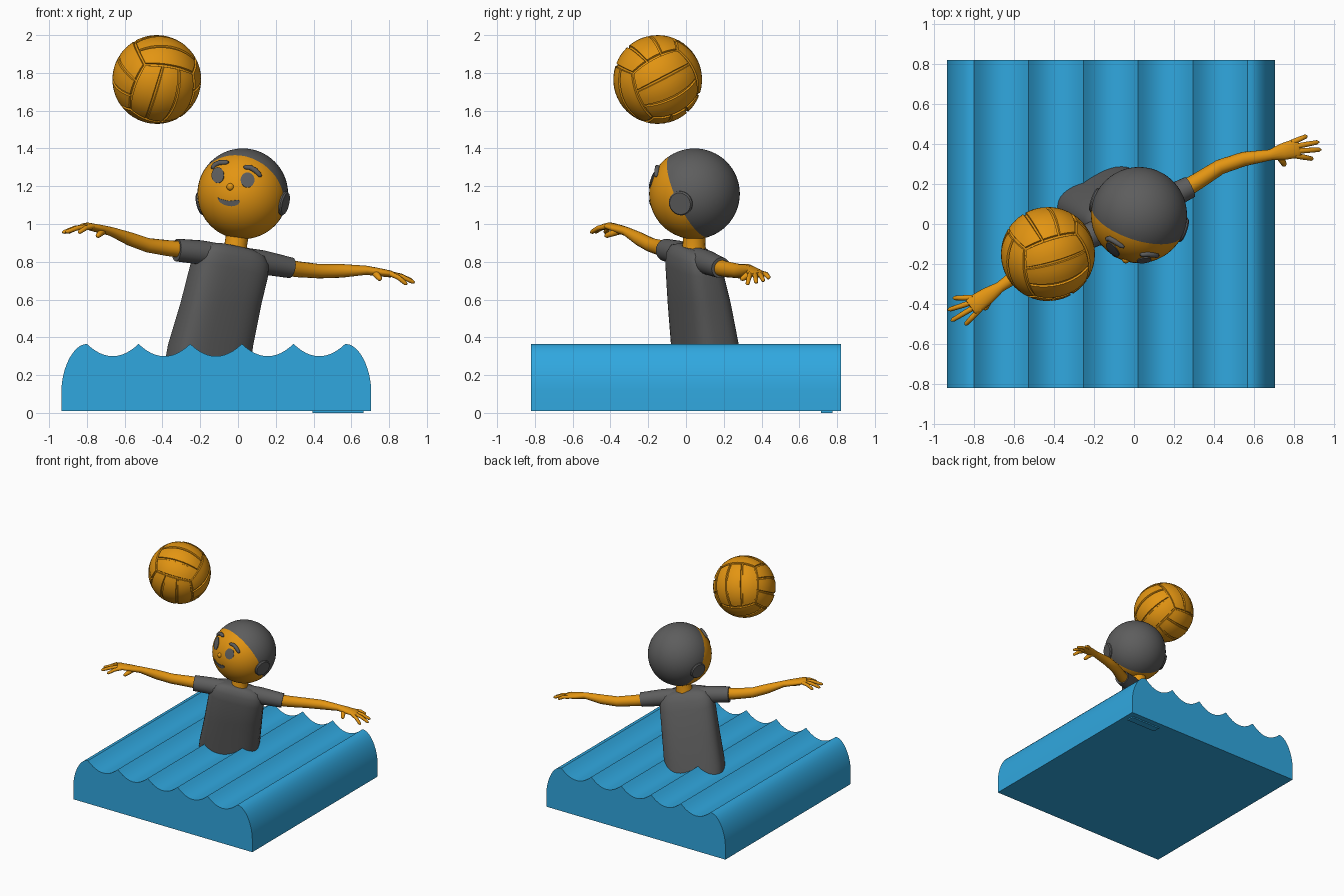
import bpy, bmesh, math
from mathutils import Vector as V

if "Cube" in bpy.data.objects:
    bpy.data.objects.remove(bpy.data.objects["Cube"])


def material(name, rgb):
    m = bpy.data.materials.new(name)
    m.diffuse_color = (*rgb, 1)
    m.use_nodes = True
    m.node_tree.nodes["Principled BSDF"].inputs["Base Color"].default_value = m.diffuse_color
    return m


ORANGE = material("warm_orange", (0.77, 0.30, 0.006))
GREY = material("dark_grey", (0.11, 0.11, 0.11))
BLUE = material("water_blue", (0.03, 0.39, 0.74))


def finish(bm, name, *mats, angle=35):
    bmesh.ops.recalc_face_normals(bm, faces=bm.faces[:])
    me = bpy.data.meshes.new(name)
    bm.to_mesh(me)
    bm.free()
    for m in mats:
        me.materials.append(m)
    for p in me.polygons:
        p.use_smooth = True
    me.set_sharp_from_angle(angle=math.radians(angle))
    ob = bpy.data.objects.new(name, me)
    bpy.context.collection.objects.link(ob)
    return ob


def loft(bm, rings, n=20, power=1.0):
    """Skin closed superellipse rings given as (centre, u, v, a, b)."""
    loops = []
    for c, u, v, a, b in rings:
        loop = []
        for i in range(n):
            t = 2 * math.pi * i / n
            x, y = math.cos(t), math.sin(t)
            x = math.copysign(abs(x) ** power, x)
            y = math.copysign(abs(y) ** power, y)
            loop.append(bm.verts.new(V(c) + u * x * a + v * y * b))
        loops.append(loop)
    for p, q in zip(loops, loops[1:]):
        for i in range(n):
            j = (i + 1) % n
            bm.faces.new((p[i], p[j], q[j], q[i]))
    bm.faces.new(loops[0])
    bm.faces.new(loops[-1])


def tube(bm, pts, radii, n=16):
    """Tube along a path; a radius may be a (width, height) pair."""
    pts = [V(p) for p in pts]
    rings = []
    for i, p in enumerate(pts):
        d = (pts[min(i + 1, len(pts) - 1)] - pts[max(i - 1, 0)]).normalized()
        ref = V((0, 0, 1)) if abs(d.z) < 0.9 else V((0, 1, 0))
        u = d.cross(ref).normalized()
        r = radii[i] if isinstance(radii[i], tuple) else (radii[i], radii[i])
        rings.append((p, u, u.cross(d), *r))
    loft(bm, rings, n)


# Water block with scalloped waves
FIRST, STEP, PEAK, DIP = -0.80, 0.2735, 0.365, 0.065
prof = [(-0.935, 0.01)]
for i in range(11):
    t = i / 10 * math.pi / 2
    prof.append((-0.935 + 0.135 * (1 - math.cos(t)) ** 0.9, 0.12 + 0.245 * math.sin(t)))
for k in range(5):
    for i in range(1, 13):
        s = i / 12
        prof.append((FIRST + STEP * (k + s), PEAK - DIP * (1 - (2 * s - 1) ** 2)))
prof += [(-0.23 - x, z) for x, z in prof[10::-1]]
bm = bmesh.new()
f = bm.faces.new([bm.verts.new((x, -0.82, z)) for x, z in prof])
ext = bmesh.ops.extrude_face_region(bm, geom=[f])["geom"]
bmesh.ops.translate(bm, vec=(0, 1.64, 0), verts=[g for g in ext if isinstance(g, bmesh.types.BMVert)])
finish(bm, "water", BLUE, angle=30)

# Small plain pad under the water
bm = bmesh.new()
bmesh.ops.create_cube(bm, size=1)
for v in bm.verts:
    v.co = V((0.53 + v.co.x * 0.27, 0.745 + v.co.y * 0.06, 0.006 + v.co.z * 0.012))
finish(bm, "base_pad", BLUE)

# Shirt body, leaning and turned
U, W = V((0.91, 0.42, 0)), V((-0.42, 0.91, 0))
UT = V((0.91, 0.42, -0.2))
bm = bmesh.new()
loft(bm, [((-0.165, 0.115, 0.24), U, W, 0.225, 0.145),
          ((-0.145, 0.10, 0.36), U, W, 0.225, 0.142),
          ((-0.09, 0.07, 0.58), U, W, 0.215, 0.13),
          ((-0.045, 0.045, 0.76), UT, W, 0.205, 0.118),
          ((-0.03, 0.038, 0.82), UT, W, 0.195, 0.105),
          ((-0.02, 0.035, 0.86), UT, W, 0.165, 0.085),
          ((-0.015, 0.035, 0.88), UT, W, 0.10, 0.06)], n=40, power=0.65)
finish(bm, "shirt_body", GREY, angle=50)

# Sleeves run across the shoulders
bm = bmesh.new()
tube(bm, [(-0.325, -0.105, 0.862), (-0.20, -0.05, 0.85), (-0.02, 0.035, 0.815),
          (0.13, 0.11, 0.797), (0.28, 0.185, 0.768)],
     [0.06, 0.064, 0.068, 0.064, 0.055], 24)
finish(bm, "sleeves", GREY, angle=50)

# Neck
bm = bmesh.new()
tube(bm, [(-0.015, 0.04, 0.84), (-0.012, 0.042, 0.89), (0, 0.045, 0.96)], [0.072, 0.06, 0.06], 24)
finish(bm, "neck", ORANGE)


# Arms with hands: arm path, palm end, finger tips, thumb tip
def arm(name, path, palm, tips, thumb):
    bm = bmesh.new()
    wrist, palm = V(path[-1]), V(palm)
    mid = wrist.lerp(palm, 0.5)
    tube(bm, path + [mid, palm, palm.lerp(mid, -0.25)],
         [0.046, 0.042, 0.038, 0.036, (0.027, 0.024), (0.042, 0.022), (0.048, 0.018), (0.04, 0.01)])
    side = (palm - wrist).cross(V((0, 0, 1))).normalized()
    for i, tip in enumerate(tips):
        root = mid.lerp(palm, 0.8) + side * (0.034 - 0.0225 * i)
        tip = V(tip)
        knuckle = root.lerp(tip, 0.5) + V((0, 0, 0.008))
        tube(bm, [root, knuckle, root.lerp(tip, 0.92), tip], [0.014, 0.013, 0.011, 0.004], 10)
    root = wrist.lerp(palm, 0.3)
    tip = V(thumb)
    tube(bm, [root, root.lerp(tip, 0.55), root.lerp(tip, 0.9), tip], [0.022, 0.017, 0.013, 0.005], 10)
    finish(bm, name, ORANGE, angle=60)


arm("right_side_arm",
    [(0.22, 0.155, 0.775), (0.32, 0.215, 0.76), (0.43, 0.285, 0.75), (0.55, 0.325, 0.752), (0.68, 0.345, 0.755)],
    (0.81, 0.378, 0.735),
    [(0.895, 0.325, 0.68), (0.935, 0.372, 0.69), (0.925, 0.41, 0.70), (0.865, 0.44, 0.715)],
    (0.755, 0.29, 0.705))
arm("left_side_arm",
    [(-0.26, -0.08, 0.862), (-0.37, -0.125, 0.872), (-0.48, -0.185, 0.888), (-0.57, -0.245, 0.92), (-0.67, -0.315, 0.96)],
    (-0.80, -0.405, 0.99),
    [(-0.905, -0.37, 0.955), (-0.93, -0.43, 0.955), (-0.915, -0.485, 0.957), (-0.845, -0.505, 0.955)],
    (-0.745, -0.43, 0.935))

# Head: sphere split by a tilted plane into face and cap
C, R = V((0.025, 0.045, 1.16)), 0.24
N = V((0.32, 0.95, 0.45))
P0 = C + V((0.32, 0.95, 0)) * -0.034
bm = bmesh.new()
bmesh.ops.create_uvsphere(bm, u_segments=48, v_segments=32, radius=R)
bmesh.ops.translate(bm, vec=C, verts=bm.verts[:])
bmesh.ops.bisect_plane(bm, geom=bm.verts[:] + bm.edges[:] + bm.faces[:], plane_co=P0, plane_no=N)
for f in bm.faces:
    f.material_index = int((f.calc_center_median() - P0).dot(N) > 0)
finish(bm, "head_and_cap", ORANGE, GREY)

# Round ear guards
for s, name in ((1, "right_ear_guard"), (-1, "left_ear_guard")):
    d = V((0.95 * s, -0.32 * s, -0.22)).normalized()
    bm = bmesh.new()
    tube(bm, [C + d * r for r in (0.19, 0.238, 0.246)], [0.065, 0.065, 0.058], 32)
    finish(bm, name, GREY)


# Face details laid on the head surface, outlines in (x, z)
def on_head(x, z, r):
    dx, dz = x - C.x, z - C.z
    d = V((dx, -math.sqrt(R * R - dx * dx - dz * dz), dz)).normalized()
    return C + d * r


def plate(name, outline, lift):
    bm = bmesh.new()
    n = len(outline)
    mx, mz = (sum(p[k] for p in outline) / n for k in (0, 1))
    lo = [bm.verts.new(on_head(x, z, R - 0.004)) for x, z in outline]
    hi = [bm.verts.new(on_head(x, z, R + lift)) for x, z in outline]
    mid = bm.verts.new(on_head(mx, mz, R + lift))
    for i in range(n):
        j = (i + 1) % n
        bm.faces.new((lo[i], lo[j], hi[j], hi[i]))
        bm.faces.new((hi[i], hi[j], mid))
    finish(bm, name, GREY)


for name, x, z, a, b in (("left_eye", -0.105, 1.257, 0.032, 0.041), ("right_eye", 0.05, 1.232, 0.036, 0.039)):
    plate(name, [(x + a * math.cos(i * math.pi / 12), z + b * math.sin(i * math.pi / 12)) for i in range(24)], 0.005)

arc = [i / 12 * math.pi for i in range(13)]
plate("mouth", [(-0.048 - 0.058 * math.cos(t), 1.131 + 0.009 * math.cos(t) - 0.035 * math.sin(t)) for t in arc]
      + [(0.0, 1.128), (-0.048, 1.122), (-0.096, 1.134)], 0.004)

for name, pts in (("left_brow", [(-0.132, 1.297), (-0.12, 1.312), (-0.095, 1.322), (-0.06, 1.324)]),
                  ("right_brow", [(0.04, 1.299), (0.065, 1.297), (0.092, 1.281), (0.115, 1.257)])):
    bm = bmesh.new()
    path = [on_head(x, z, R + 0.003) for x, z in pts]
    path = [path[0].lerp(path[1], -0.4)] + path + [path[-1].lerp(path[-2], -0.3)]
    tube(bm, path, [0.005, 0.012, 0.014, 0.014, 0.012, 0.005], 12)
    finish(bm, name, GREY, angle=60)

# Nose
bm = bmesh.new()
bmesh.ops.create_uvsphere(bm, u_segments=16, v_segments=10, radius=0.02)
bmesh.ops.translate(bm, vec=on_head(-0.042, 1.197, R - 0.006), verts=bm.verts[:])
finish(bm, "nose", ORANGE)

# Ball: cube sphere, three grooved strips on each side
BC, BR, G = V((-0.43, -0.15, 1.765)), 0.235, 0.05
k = V((-0.065, -0.211, 0.08)).normalized()
e1 = (V((1, 0, 0)) - k * k.x).normalized()
e2 = k.cross(e1)
axes = []
for deg in (116, -4, 236):
    t = math.radians(deg)
    axes.append(k / math.sqrt(3) - (e1 * math.cos(t) + e2 * math.sin(t)) * math.sqrt(2 / 3))


def stations(bounds, steps):
    """Grid positions with groove flags along one side of the ball."""
    out = []
    for a, b in zip(bounds, bounds[1:]):
        out += [(a, 1), (a + G * 0.6, 1)]
        out += [(a + G + (b - a - 2 * G) * i / steps, 0) for i in range(steps + 1)]
        out += [(b - G * 0.6, 1)]
    return out + [(bounds[-1], 1)]


across, along = stations((-1, -1 / 3, 1 / 3, 1), 4), stations((-1, 1), 12)
bm = bmesh.new()
for i in range(3):
    for s in (-1, 1):
        grid = []
        for a, ga in across:
            row = []
            for b, gb in along:
                d = axes[i] * s + axes[(i + 1) % 3] * math.tan(a * math.pi / 4) \
                    + axes[(i + 2) % 3] * math.tan(b * math.pi / 4)
                row.append(bm.verts.new(BC + d.normalized() * (BR - 0.009 * max(ga, gb))))
            grid.append(row)
        for p, q in zip(grid, grid[1:]):
            for j in range(len(p) - 1):
                bm.faces.new((p[j], p[j + 1], q[j + 1], q[j]))
bmesh.ops.remove_doubles(bm, verts=bm.verts[:], dist=0.0005)
finish(bm, "ball", ORANGE, angle=30)
